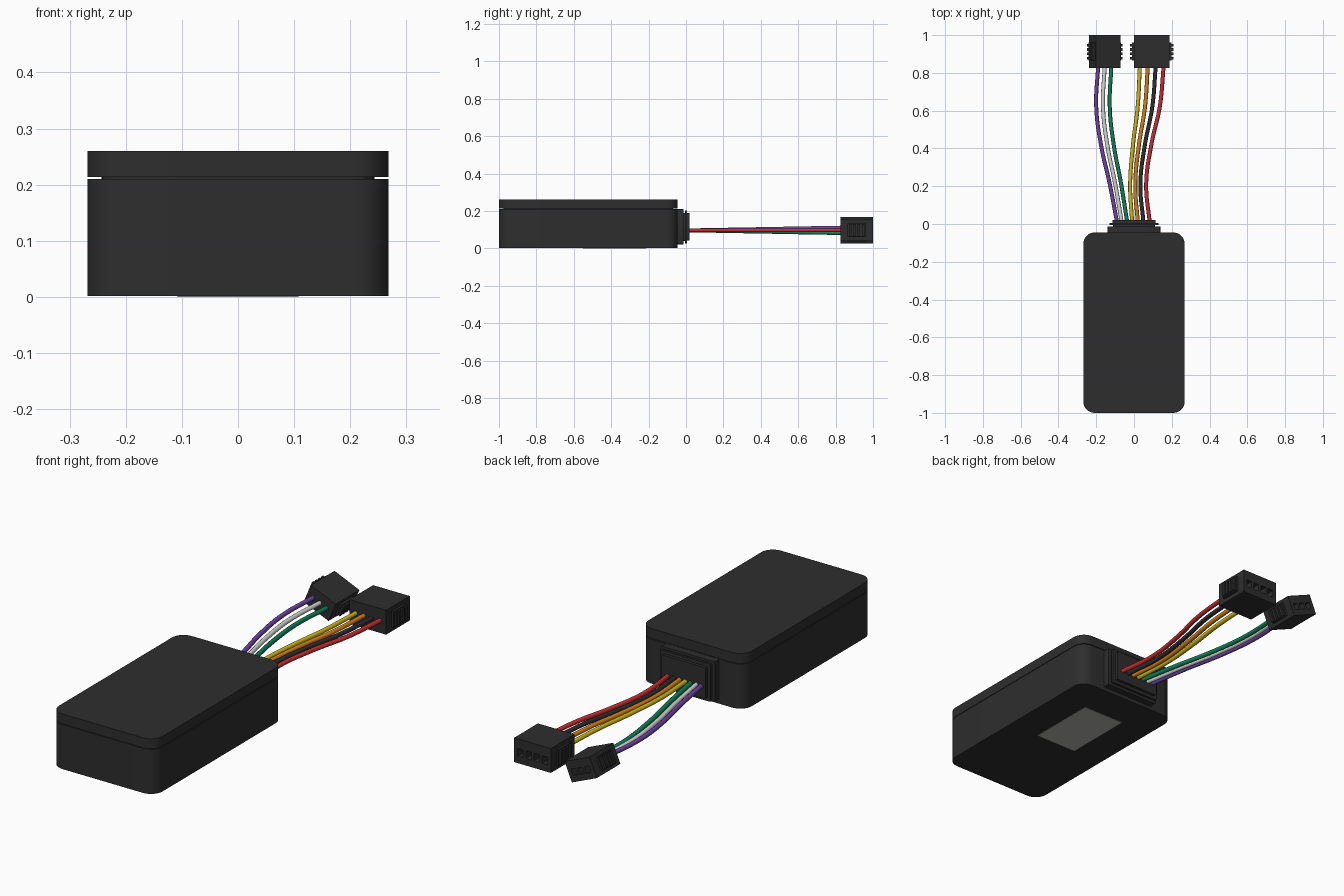
import bpy, bmesh, math
from mathutils import Vector

default = bpy.data.objects.get("Cube")
if default:
    bpy.data.objects.remove(default, do_unlink=True)


def material(name, r, g, b):
    m = bpy.data.materials.new(name)
    m.use_nodes = True
    m.diffuse_color = (r, g, b, 1)
    m.node_tree.nodes["Principled BSDF"].inputs["Base Color"].default_value = (r, g, b, 1)
    return m


BLACK = material("black plastic", 0.027, 0.027, 0.027)
LABEL = material("grey label", 0.45, 0.45, 0.44)
PURPLE = material("purple wire", 0.16, 0.055, 0.4)
WHITE = material("white wire", 0.68, 0.68, 0.66)
GREEN = material("green wire", 0.005, 0.22, 0.1)
YELLOW = material("yellow wire", 0.62, 0.48, 0.01)
ORANGE = material("orange wire", 0.68, 0.22, 0.01)
RED = material("red wire", 0.6, 0.025, 0.03)


def add_box(bm, lo, hi, radius=0, axis=2, segments=8):
    """Add a box between two corners, rounding the edges along one axis."""
    verts = bmesh.ops.create_cube(bm, size=1)["verts"]
    for v in verts:
        v.co = [l + (h - l) * (c + 0.5) for l, h, c in zip(lo, hi, v.co)]
    if radius:
        edges = {e for v in verts for e in v.link_edges}
        along = [e for e in edges
                 if abs((e.verts[0].co - e.verts[1].co).normalized()[axis]) > 0.9]
        bmesh.ops.bevel(bm, geom=along, offset=radius, segments=segments,
                        profile=0.5, affect='EDGES')


def finish(bm, name, mat, smooth=False):
    mesh = bpy.data.meshes.new(name)
    bm.to_mesh(mesh)
    bm.free()
    mesh.materials.append(mat)
    ob = bpy.data.objects.new(name, mesh)
    bpy.context.collection.objects.link(ob)
    if smooth:
        bpy.ops.object.select_all(action='DESELECT')
        ob.select_set(True)
        bpy.context.view_layer.objects.active = ob
        bpy.ops.object.shade_smooth_by_angle(angle=math.radians(35))
    return ob


def box(name, lo, hi, mat=BLACK, radius=0, axis=2, segments=8):
    bm = bmesh.new()
    add_box(bm, lo, hi, radius, axis, segments)
    return finish(bm, name, mat, radius > 0)


# Case: tray and lid separated by a fine groove around a hidden core
W, FRONT, BACK, TOP, SEAM = 0.268, -1.0, -0.045, 0.26, 0.212
box("case_tray", (-W, FRONT, 0.002), (W, BACK, SEAM - 0.0015), radius=0.06)
box("case_lid", (-W, FRONT, SEAM + 0.0015), (W, BACK, TOP), radius=0.06)
inset = 0.025
box("case_core", (-W + inset, FRONT + inset, SEAM - 0.02),
    (W - inset, BACK - inset, SEAM + 0.02), radius=0.045)
box("bottom_label", (-0.108, -0.55, 0), (0.108, -0.215, 0.004), LABEL)

# Stepped cable grommet on the back: half width, half height, start y, end y
for name, hw, hh, y0, y1 in (("grommet_flange", 0.14, 0.095, -0.06, -0.013),
                             ("grommet_neck", 0.11, 0.075, -0.02, -0.003),
                             ("grommet_plate", 0.13, 0.088, -0.005, 0.006),
                             ("grommet_cap", 0.115, 0.073, 0.004, 0.02)):
    box(name, (-hw, y0, 0.115 - hh), (hw, y1, 0.115 + hh),
        radius=0.006, axis=1, segments=2)


def connector(name, centre, tilt, hw, hh, pins, pitch):
    """Plug housing with pin sockets at the back and ribbed grips on both sides."""
    length = 0.0875
    bm = bmesh.new()
    add_box(bm, (-hw, -length, -hh), (hw, length, hh))
    housing = finish(bm, name + "_housing", BLACK)

    bm = bmesh.new()
    for i in range(pins):
        x = (i - (pins - 1) / 2) * pitch
        add_box(bm, (x - pitch * 0.34, length - 0.04, -hh * 0.42),
                (x + pitch * 0.34, length + 0.02, hh * 0.2))
    cutter = finish(bm, name + "_cutter", BLACK)
    cutter.hide_render = True
    cut = housing.modifiers.new("sockets", 'BOOLEAN')
    cut.operation, cut.solver, cut.object = 'DIFFERENCE', 'EXACT', cutter
    bpy.context.view_layer.objects.active = housing
    bpy.ops.object.modifier_apply(modifier=cut.name)
    bpy.data.objects.remove(cutter, do_unlink=True)

    bm = bmesh.new()
    for side in (-1, 1):
        def grip(depth, y0, y1, h):
            xs = sorted((side * (hw - 0.004), side * (hw + depth)))
            add_box(bm, (xs[0], y0, -h), (xs[1], y1, h))
        grip(0.010, -0.048, 0.048, hh * 0.66)
        for i in range(4):
            y = (i - 1.5) * 0.023
            grip(0.020, y - 0.007, y + 0.007, hh * 0.58)
    grips = finish(bm, name + "_grips", BLACK)

    for ob in (housing, grips):
        ob.location = centre
        ob.rotation_euler = (0, tilt, 0)


TILT = math.radians(23)
BIG = Vector((0.094, 0.9125, 0.097))
SMALL = Vector((-0.155, 0.9125, 0.096))
connector("four_pin", BIG, 0, 0.095, 0.057, 4, 0.042)
connector("three_pin", SMALL, TILT, 0.070, 0.048, 3, 0.038)


def wire(name, mat, x0, x1, z1, sway):
    """Round cable whose sideways shift follows the sway fractions."""
    ys = (0.01, 0.21, 0.42, 0.62, 0.835)
    z0 = 0.096
    curve = bpy.data.curves.new(name, 'CURVE')
    curve.dimensions = '3D'
    curve.bevel_depth = 0.0105
    curve.bevel_resolution = 3
    curve.resolution_u = 10
    spline = curve.splines.new('BEZIER')
    spline.bezier_points.add(len(ys) - 1)
    for i, (p, y, s) in enumerate(zip(spline.bezier_points, ys, sway)):
        t = i / (len(ys) - 1)
        p.co = (x0 + (x1 - x0) * s, y, z0 + (z1 - z0) * t)
        p.handle_left_type = p.handle_right_type = 'AUTO'
    curve.materials.append(mat)
    bpy.context.collection.objects.link(bpy.data.objects.new(name, curve))


# Three wires to the tilted plug, four to the level plug
LEFT_SWAY = (0, 0.38, 0.85, 1.1, 1)
RIGHT_SWAY = (0, -0.25, 0.12, 0.72, 1)
for i, (name, mat, x0) in enumerate((("purple_wire", PURPLE, -0.09),
                                     ("white_wire", WHITE, -0.065),
                                     ("green_wire", GREEN, -0.036))):
    d = (i - 1) * 0.038
    wire(name, mat, x0, SMALL.x + d * math.cos(TILT),
         SMALL.z - d * math.sin(TILT), LEFT_SWAY)
for i, (name, mat, x0) in enumerate((("yellow_wire", YELLOW, -0.01),
                                     ("orange_wire", ORANGE, 0.02),
                                     ("black_wire", BLACK, 0.05),
                                     ("red_wire", RED, 0.083))):
    wire(name, mat, x0, BIG.x + (i - 1.5) * 0.042, BIG.z, RIGHT_SWAY)
